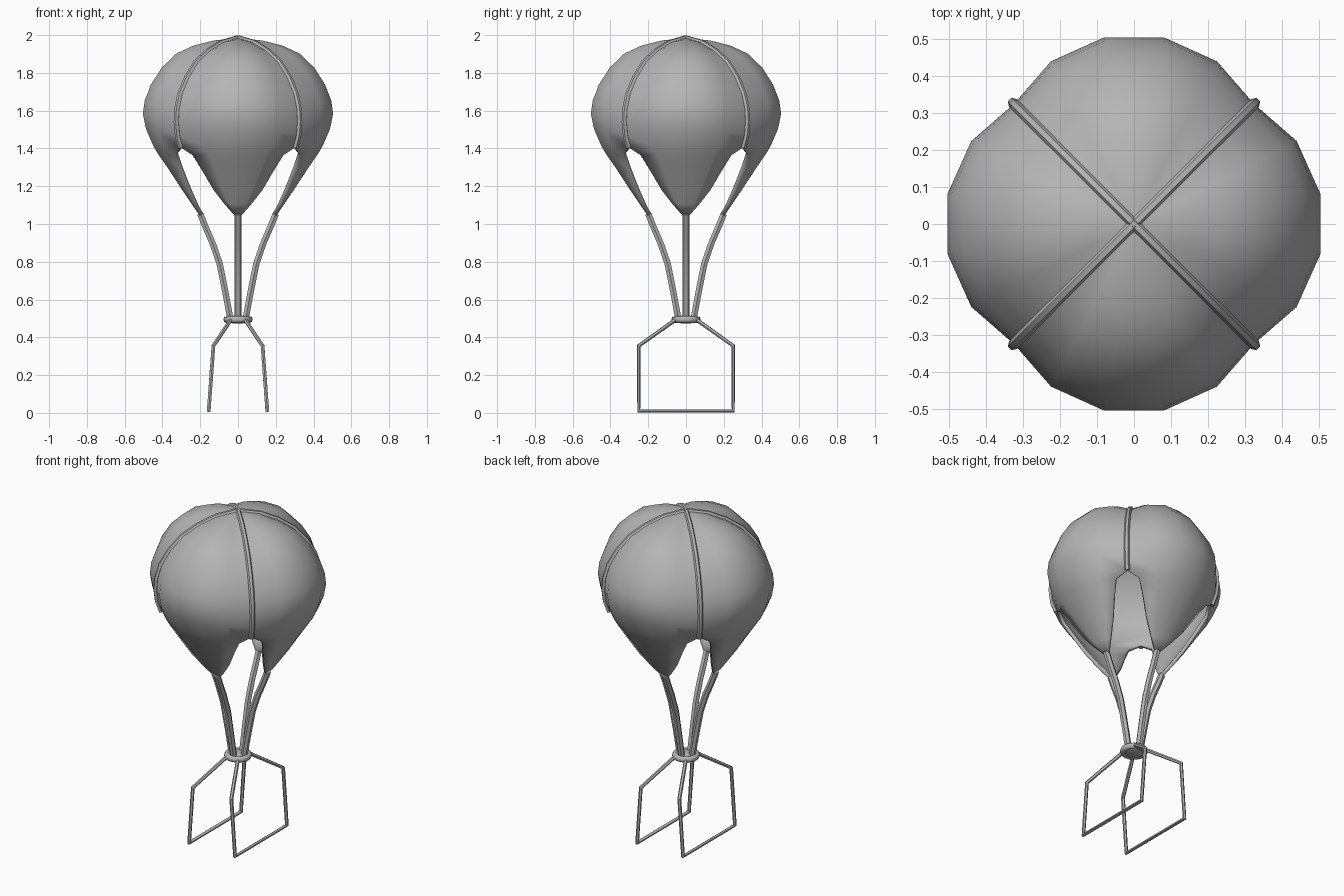
import bpy, bmesh
from math import sin, cos, pi, radians

if "Cube" in bpy.data.objects:
    bpy.data.objects.remove(bpy.data.objects["Cube"])

# Mid grey for every part
grey = bpy.data.materials.new("mid_grey")
grey.diffuse_color = (0.46, 0.46, 0.46, 1)
grey.use_nodes = True
grey.node_tree.nodes["Principled BSDF"].inputs["Base Color"].default_value = grey.diffuse_color


def finish(ob, name, angle=35):
    ob.name = name
    ob.data.materials.clear()
    ob.data.materials.append(grey)
    bpy.ops.object.select_all(action='DESELECT')
    ob.select_set(True)
    bpy.context.view_layer.objects.active = ob
    bpy.ops.object.shade_smooth_by_angle(angle=radians(angle))


def tube(name, pts, radius):
    cu = bpy.data.curves.new(name, 'CURVE')
    cu.dimensions = '3D'
    cu.bevel_depth = radius
    cu.bevel_resolution = 1
    cu.use_fill_caps = True
    sp = cu.splines.new('POLY')
    sp.points.add(len(pts) - 1)
    for p, co in zip(sp.points, pts):
        p.co = (*co, 1)
    ob = bpy.data.objects.new(name, cu)
    bpy.context.collection.objects.link(ob)
    bpy.ops.object.select_all(action='DESELECT')
    ob.select_set(True)
    bpy.context.view_layer.objects.active = ob
    bpy.ops.object.convert(target='MESH')
    finish(bpy.context.object, name, 50)


# Canopy rows: centre radius, centre z, edge radius, edge z, half angle
ROWS = [
    (0.0, 1.985, 0.0, 1.985, 45), (0.13, 1.972, 0.12, 1.96, 45),
    (0.24, 1.945, 0.22, 1.915, 45), (0.33, 1.905, 0.31, 1.855, 45),
    (0.41, 1.83, 0.38, 1.775, 45), (0.468, 1.74, 0.43, 1.69, 45),
    (0.502, 1.655, 0.453, 1.61, 45), (0.512, 1.585, 0.458, 1.54, 45),
    (0.495, 1.505, 0.45, 1.47, 45), (0.458, 1.42, 0.427, 1.405, 45),
    (0.43, 1.375, 0.41, 1.365, 36), (0.38, 1.305, 0.367, 1.295, 32.5),
    (0.30, 1.185, 0.295, 1.18, 26), (0.245, 1.105, 0.243, 1.105, 17),
    (0.20, 1.04, 0.20, 1.04, 4)]
SEG = 5

# Canopy of four bulging gores tapering to points
bm = bmesh.new()
for g in range(4):
    grid = []
    for rc, zc, re, ze, half in ROWS:
        row = []
        for i in range(SEG + 1):
            u = 2 * i / SEG - 1
            f = u * u
            r, z = rc + (re - rc) * f, zc + (ze - zc) * f
            a = g * pi / 2 + radians(half) * u
            row.append(bm.verts.new((r * cos(a), r * sin(a), z)))
        grid.append(row)
    for a, b in zip(grid, grid[1:]):
        for i in range(SEG):
            bm.faces.new((a[i], b[i], b[i + 1], a[i + 1]))
bmesh.ops.remove_doubles(bm, verts=bm.verts, dist=0.0005)
bmesh.ops.recalc_face_normals(bm, faces=bm.faces)
top = max(bm.faces, key=lambda f: f.calc_center_median().z)
if top.normal.z < 0:
    bmesh.ops.reverse_faces(bm, faces=bm.faces)
me = bpy.data.meshes.new("canopy")
bm.to_mesh(me)
bm.free()
canopy = bpy.data.objects.new("canopy", me)
bpy.context.collection.objects.link(canopy)
sol = canopy.modifiers.new("thickness", 'SOLIDIFY')
sol.thickness = 0.02
sol.offset = -1
finish(canopy, "canopy", 40)

# Two seams crossing over the top along the diagonals
seam = [(r[2] + 0.003, r[3]) for r in ROWS if r[4] == 45]
arc = [(-r, z) for r, z in reversed(seam)] + seam[1:]
for k in (1, 3):
    a = k * pi / 4
    tube("canopy_seam", [(r * cos(a), r * sin(a), z) for r, z in arc], 0.015)

# Cords from the gore tips to the ring
CORD = [(0.2, 1.055), (0.17, 0.98), (0.135, 0.9), (0.097, 0.79),
        (0.065, 0.63), (0.04, 0.495)]
for k in range(4):
    a = k * pi / 2
    tube("cord", [(r * cos(a), r * sin(a), z) for r, z in CORD], 0.019)

# Gathering ring with a flattened plug filling it
bpy.ops.mesh.primitive_torus_add(location=(0, 0, 0.494), major_radius=0.06,
                                 minor_radius=0.018, major_segments=20,
                                 minor_segments=8)
finish(bpy.context.object, "ring", 60)
bpy.ops.mesh.primitive_uv_sphere_add(segments=20, ring_count=8, radius=1,
                                     location=(0, 0, 0.494))
plug = bpy.context.object
plug.scale = (0.065, 0.065, 0.022)
finish(plug, "ring_plug", 60)

# Two harness frames
for s in (-1, 1):
    half = [(s * 0.04, 0.06, 0.49), (s * 0.13, 0.25, 0.355),
            (s * 0.155, 0.25, 0.011)]
    path = half + [(x, -y, z) for x, y, z in reversed(half)]
    tube("harness_frame", path, 0.011)
